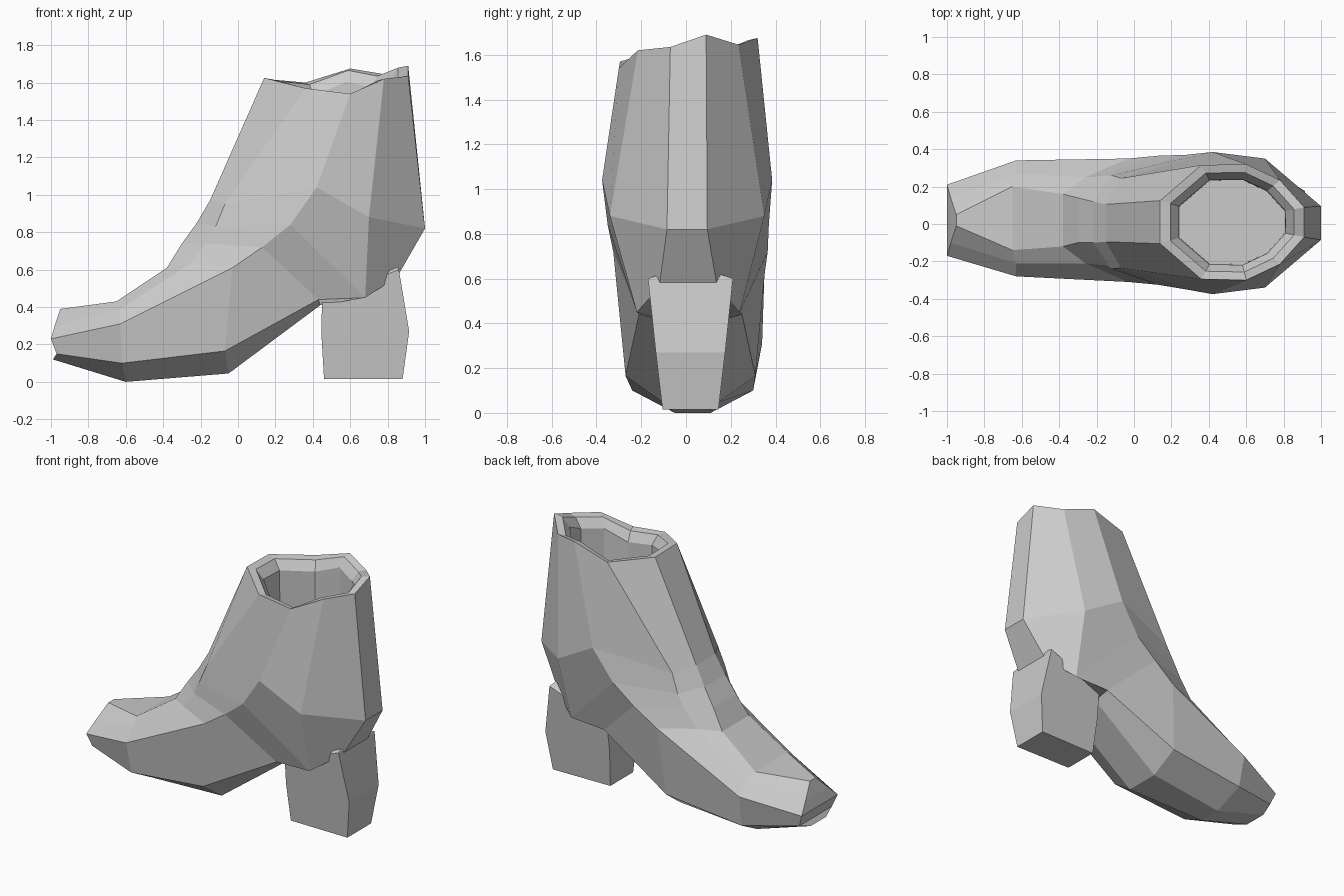
import bpy, bmesh

if "Cube" in bpy.data.objects:
    bpy.data.objects.remove(bpy.data.objects["Cube"])


def mirrored(half, cy):
    """Closed ring from a half section given as (x, z, half width)."""
    right = [(x, cy + y, z) for x, z, y in half]
    left = [(x, cy - y, z) for x, z, y in half]
    return right + left[::-1]


def loft(name, rings):
    """Skin the rings and close both ends with strips of quads."""
    bm = bmesh.new()
    loops = [[bm.verts.new(p) for p in ring] for ring in rings]
    n = len(loops[0])
    for a, b in zip(loops, loops[1:]):
        for i in range(n):
            j = (i + 1) % n
            bm.faces.new((a[i], a[j], b[j], b[i]))
    for end in (loops[0], loops[-1]):
        for i in range(n // 2 - 1):
            bm.faces.new((end[i], end[i + 1], end[n - 2 - i], end[n - 1 - i]))
    bmesh.ops.recalc_face_normals(bm, faces=bm.faces)
    mesh = bpy.data.meshes.new(name)
    bm.to_mesh(mesh)
    bm.free()
    obj = bpy.data.objects.new(name, mesh)
    bpy.context.collection.objects.link(obj)
    return obj


def inset(ring, factor, z_of):
    cx, cy = 0.525, 0.01
    return [(cx + (x - cx) * factor, cy + (y - cy) * factor, z_of(z)) for x, y, z in ring]


# Boot upper: sections swing from the toe, over the instep, up to the ankle
sections = [
    (0.02, [(-.95, .39, .03), (-.98, .30, .12), (-1, .23, .19), (-.97, .15, .17), (-.99, .12, .08)]),
    (0.03, [(-.65, .43, .17), (-.63, .39, .24), (-.63, .31, .31), (-.62, .10, .27), (-.60, .0, .08)]),
    (0.02, [(-.38, .61, .14), (-.26, .63, .23), (-.03, .61, .33), (-.07, .165, .29), (-.05, .045, .12)]),
    (0.02, [(-.30, .74, .12), (-.17, .74, .24), (.13, .72, .345), (.43, .44, .23), (.44, .41, .12)]),
    (0.01, [(-.22, .85, .11), (-.12, .83, .25), (.28, .84, .36), (.68, .45, .23), (.85, .56, .13)]),
    (0.005, [(-.15, .97, .10), (-.07, .95, .24), (.42, 1.04, .38), (.70, .88, .345), (1, .82, .09)]),
]
rings = [mirrored(half, cy) for cy, half in sections]

# Wavy collar with a rim, sloped lining and inside floor
outline = mirrored([(.14, 0, .115), (.36, 0, .305), (.60, 0, .31), (.78, 0, .225), (.91, 0, .08)], 0.01)
heights = [1.62, 1.60, 1.675, 1.645, 1.69, 1.635, 1.62, 1.54, 1.57, 1.625]
collar = [(x, y, h) for (x, y, _), h in zip(outline, heights)]
lining = [inset(collar, .86, lambda z: z - .01),
          inset(collar, .74, lambda z: z - .07),
          inset(collar, .73, lambda z: 1.2)]
loft("boot_upper", rings + [collar] + lining)

# Block heel, flaring up into the seat of the boot
heel = [[(.46, .015, .12), (.88, .015, .125)],
        [(.445, .27, .15), (.915, .27, .155)],
        [(.45, .44, .17), (.86, .60, .19)],
        [(.50, .58, .12), (.84, .63, .10)]]
loft("block_heel", [mirrored(half, 0.02) for half in heel])
